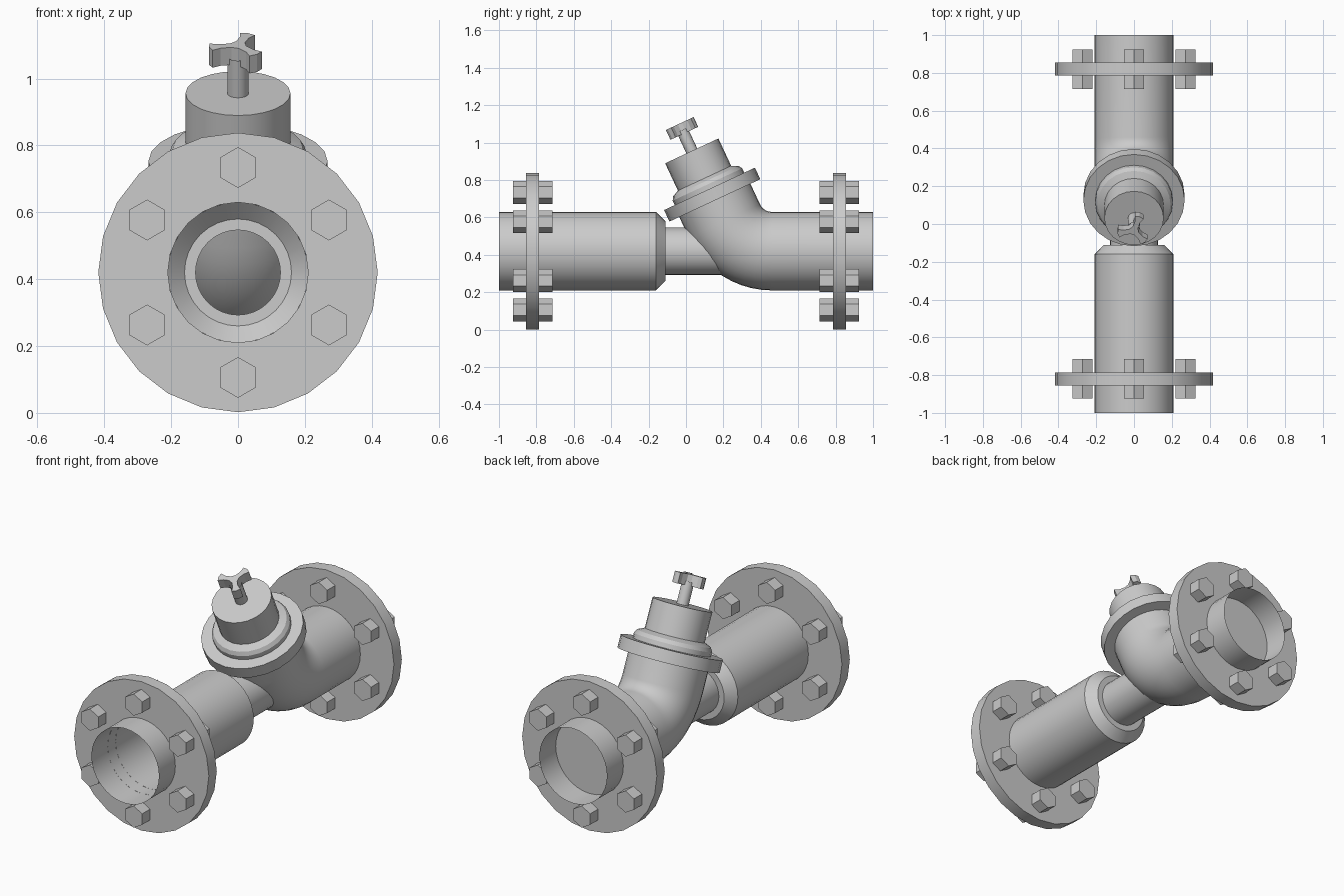
import bpy, bmesh
from math import sin, cos, pi, radians
from mathutils import Vector, Matrix

if "Cube" in bpy.data.objects:
    bpy.data.objects.remove(bpy.data.objects["Cube"])

ZC = 0.42                      # height of the main pipe axis
TILT = radians(65)             # turn of the branch away from the main pipe
X = Vector((1, 0, 0))


def frame(origin, axis):
    """Matrix whose local z runs along axis and local x along world x."""
    y = axis.cross(X)
    m = Matrix((X, y, axis)).transposed().to_4x4()
    m.translation = origin
    return m


MAIN = frame(Vector((0, 0, ZC)), Vector((0, 1, 0)))
BRANCH_DIR = Vector((0, -cos(TILT), sin(TILT)))
BRANCH_POS = Vector((0, 0.14, 0.722))
BRANCH = frame(BRANCH_POS, BRANCH_DIR)


def finish(bm, name, smooth=True):
    bmesh.ops.remove_doubles(bm, verts=bm.verts, dist=1e-5)
    bmesh.ops.recalc_face_normals(bm, faces=bm.faces)
    mesh = bpy.data.meshes.new(name)
    bm.to_mesh(mesh)
    bm.free()
    ob = bpy.data.objects.new(name, mesh)
    bpy.context.collection.objects.link(ob)
    if smooth:
        bpy.ops.object.select_all(action='DESELECT')
        ob.select_set(True)
        bpy.context.view_layer.objects.active = ob
        bpy.ops.object.shade_smooth_by_angle(angle=radians(30))
    return ob


def loft(bm, rings):
    """Join successive closed rings of points with quads."""
    vs = [[bm.verts.new(p) for p in ring] for ring in rings]
    n = len(vs[0])
    for a, b in zip(vs, vs[1:]):
        for i in range(n):
            j = (i + 1) % n
            bm.faces.new((a[i], a[j], b[j], b[i]))


def lathe(name, profile, m, n=24):
    """Turn (radius, height) points about local z; radius 0 ends become caps."""
    bm = bmesh.new()
    pts = [(max(r, 1e-7), h) for r, h in profile]
    loft(bm, [[m @ Vector((r * cos(2 * pi * i / n), r * sin(2 * pi * i / n), h))
               for i in range(n)] for r, h in pts])
    bmesh.ops.dissolve_degenerate(bm, dist=1e-6, edges=bm.edges)
    return finish(bm, name)


def prism(name, outline, h0, h1, m):
    """Extrude a flat outline between two heights."""
    bm = bmesh.new()
    rings = [[m @ Vector((x, y, h)) for x, y in outline] for h in (h0, h1)]
    loft(bm, rings)
    for ring in rings:
        bm.faces.new([bm.verts.new(p) for p in ring])
    return finish(bm, name, False)


# Inlet pipe with chamfered shoulder and narrow neck
lathe("inlet_pipe", [(0.21, -1), (0.21, -0.16), (0.16, -0.11),
                     (0.127, -0.11), (0.127, 0.22)], MAIN, 32)

# Outlet pipe, swept round the elbow up to the bonnet
R, N = 0.28, 32
meet = BRANCH_POS.y + (BRANCH_POS.z - ZC) * cos(TILT) / sin(TILT)
y0 = meet + R * (1 - cos(TILT)) / sin(TILT)
path = [(Vector((0, 1, ZC)), 0)]
for k in range(11):
    a = TILT * k / 10
    path.append((Vector((0, y0 - R * sin(a), ZC + R * (1 - cos(a)))), a))
path.append((BRANCH_POS, TILT))
bm = bmesh.new()
loft(bm, [[p + 0.21 * (X * cos(2 * pi * i / N)
                       + Vector((0, sin(a), cos(a))) * sin(2 * pi * i / N))
           for i in range(N)] for p, a in path])
finish(bm, "outlet_elbow")

# Pipe flanges: open at the inlet, blanked at the outlet
for name, y, bore in (("inlet_flange", -0.82, 0.21), ("outlet_flange", 0.82, 0)):
    lathe(name, [(bore, y - 0.035), (0.418, y - 0.035),
                 (0.418, y + 0.035), (bore, y + 0.035)], MAIN)
    # Six hexagonal bolts
    for k in range(6):
        t = pi / 2 + k * pi / 3
        hexa = [(0.314 * cos(t) + 0.061 * cos(pi / 2 + i * pi / 3),
                 0.314 * sin(t) + 0.061 * sin(pi / 2 + i * pi / 3)) for i in range(6)]
        prism(f"{name}_bolt_{k + 1}", hexa, y - 0.105, y + 0.105, MAIN)

# Bonnet: flange, collar and cap
lathe("bonnet_flange", [(0, -0.034), (0.268, -0.034), (0.268, 0.034), (0, 0.034)], BRANCH)
lathe("bonnet_collar", [(0.205, 0.03), (0.205, 0.06), (0.193, 0.08), (0.15, 0.1)], BRANCH)
lathe("bonnet_cap", [(0.157, 0.08), (0.157, 0.258), (0, 0.258)], BRANCH)

# Stem and three-armed handle with flared tips
lathe("stem", [(0.032, 0.25), (0.032, 0.38)], BRANCH, 16)
outline = []
for deg in (70, 190, 310):
    c, s = cos(radians(deg)), sin(radians(deg))
    for u, w in ((0.022, -0.014), (0.055, -0.014), (0.082, -0.024),
                 (0.088, 0), (0.082, 0.024), (0.055, 0.014), (0.022, 0.014)):
        outline.append((u * c - w * s, u * s + w * c))
prism("handle", outline, 0.36, 0.418, BRANCH)
